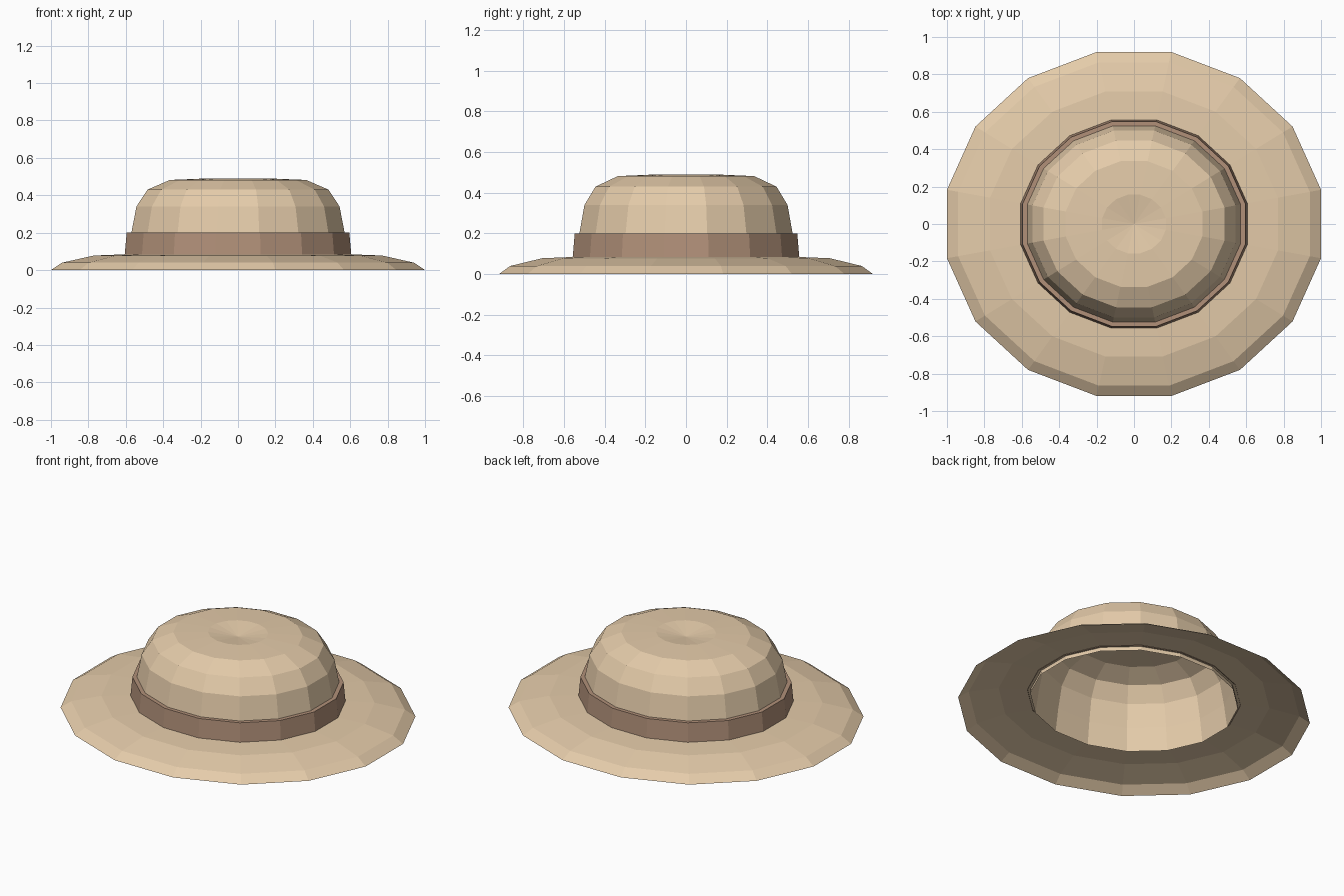
import bpy, bmesh
from math import pi, sin, cos

if "Cube" in bpy.data.objects:
    bpy.data.objects.remove(bpy.data.objects["Cube"])

SIDES = 16
Y_SCALE = 0.92          # the hat is slightly oval


def material(name, rgb):
    m = bpy.data.materials.new(name)
    m.diffuse_color = (*rgb, 1)
    m.use_nodes = True
    m.node_tree.nodes["Principled BSDF"].inputs["Base Color"].default_value = m.diffuse_color
    return m


def lathe(name, profile, mat):
    """Sweep (half-width, z) points around z as an oval; half-width 0 closes to a point."""
    bm = bmesh.new()
    rings = []
    for r, z in profile:
        if r == 0:
            rings.append([bm.verts.new((0, 0, z))] * SIDES)
            continue
        rad = r / cos(pi / SIDES)
        ring = []
        for i in range(SIDES):
            a = 2 * pi * (i + 0.5) / SIDES
            ring.append(bm.verts.new((rad * cos(a), rad * sin(a) * Y_SCALE, z)))
        rings.append(ring)
    for low, high in zip(rings, rings[1:]):
        for i in range(SIDES):
            j = (i + 1) % SIDES
            quad = [low[i], low[j], high[j], high[i]]
            bm.faces.new(list(dict.fromkeys(quad)))
    mesh = bpy.data.meshes.new(name)
    bm.to_mesh(mesh)
    bm.free()
    mesh.materials.append(mat)
    obj = bpy.data.objects.new(name, mesh)
    bpy.context.collection.objects.link(obj)
    return obj


straw = material("straw", (0.78, 0.60, 0.40))
ribbon = material("ribbon", (0.44, 0.28, 0.19))

# Wide brim, drooping at the rim, open underneath
lathe("brim", [(1.0, 0.0), (0.94, 0.04), (0.77, 0.078), (0.588, 0.085)], straw)

# Hollow crown with a shallow dent on top
lathe("crown", [(0.59, 0.06), (0.57, 0.2), (0.543, 0.34), (0.484, 0.43),
                (0.365, 0.482), (0.17, 0.49), (0, 0.465)], straw)

# Ribbon band around the crown, with a narrow top lip
lathe("hat_band", [(0.606, 0.08), (0.595, 0.2), (0.57, 0.2)], ribbon)
